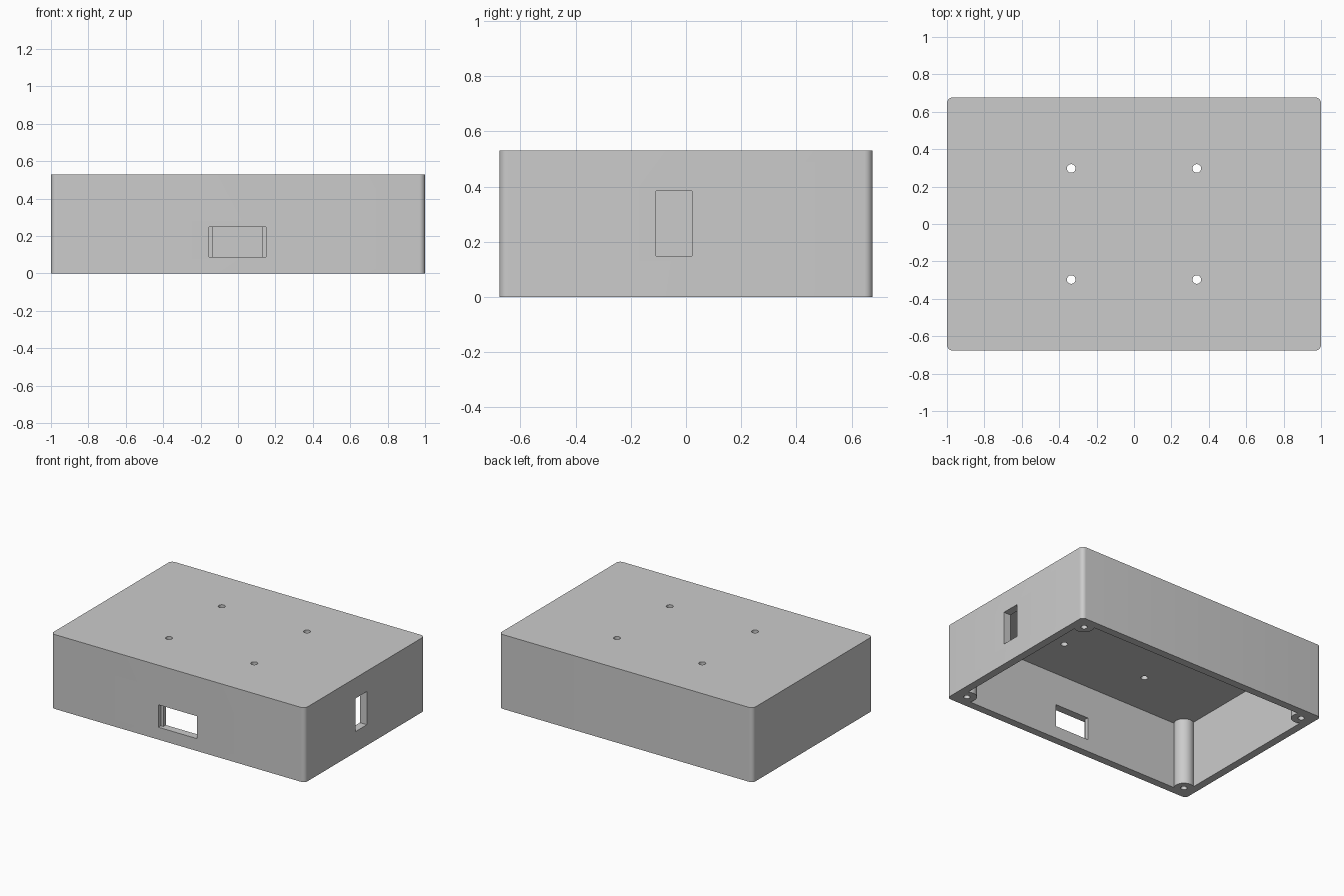
import bpy, bmesh, math

cube = bpy.data.objects.get("Cube")
if cube:
    bpy.data.objects.remove(cube, do_unlink=True)

HALF_X, HALF_Y, HEIGHT = 1.0, 0.676, 0.53
WALL, CEILING = 0.055, 0.477
CORNER_R = 0.03
BOSS_IN, BOSS_R = 0.09, 0.065
SIDES = [(1, 1), (-1, 1), (-1, -1), (1, -1)]

grey = bpy.data.materials.new("light grey plastic")
grey.use_nodes = True
grey.diffuse_color = (0.6, 0.6, 0.6, 1)
grey.node_tree.nodes["Principled BSDF"].inputs["Base Color"].default_value = (0.6, 0.6, 0.6, 1)


def prism(name, outline, z0, z1):
    """Extrude a flat outline from z0 to z1."""
    bm = bmesh.new()
    face = bm.faces.new([bm.verts.new((x, y, z0)) for x, y in outline])
    top = bmesh.ops.extrude_face_region(bm, geom=[face])["geom"]
    verts = [v for v in top if isinstance(v, bmesh.types.BMVert)]
    bmesh.ops.translate(bm, verts=verts, vec=(0, 0, z1 - z0))
    bmesh.ops.recalc_face_normals(bm, faces=bm.faces)
    mesh = bpy.data.meshes.new(name)
    bm.to_mesh(mesh)
    bm.free()
    mesh.materials.append(grey)
    obj = bpy.data.objects.new(name, mesh)
    bpy.context.collection.objects.link(obj)
    return obj


def arc(cx, cy, r, a0, a1, n):
    return [(cx + r * math.cos(a0 + (a1 - a0) * i / n),
             cy + r * math.sin(a0 + (a1 - a0) * i / n)) for i in range(n + 1)]


def all_corners(points):
    """Mirror the points of one corner into a closed outline."""
    outline = []
    for sx, sy in SIDES:
        part = [(x * sx, y * sy) for x, y in points]
        outline += part if sx * sy > 0 else part[::-1]
    return outline


def block(x0, x1, y0, y1, z0, z1):
    return prism("cutter", [(x0, y0), (x1, y0), (x1, y1), (x0, y1)], z0, z1)


def hole(x, y, r, z0, z1):
    return prism("cutter", arc(x, y, r, 0, math.tau, 24)[:-1], z0, z1)


# Outer shell with rounded upright edges
case = prism("enclosure_case", all_corners(
    arc(HALF_X - CORNER_R, HALF_Y - CORNER_R, CORNER_R, 0, math.pi / 2, 8)), 0, HEIGHT)

# Cavity outline bulges inwards around the four corner screw posts
bx, by = HALF_X - BOSS_IN, HALF_Y - BOSS_IN
spread = math.acos((BOSS_IN - WALL) / BOSS_R)
post = arc(bx, by, BOSS_R, -spread, spread - 1.5 * math.pi, 24)
cutters = [prism("cutter", all_corners(post), -0.1, CEILING)]

# Screw holes in the posts and mounting holes through the lid
for sx, sy in SIDES:
    cutters.append(hole(sx * bx, sy * by, 0.021, -0.1, 0.4))
    cutters.append(hole(sx * 0.336, sy * 0.297, 0.023, 0.4, 0.7))

# Front port with a wider outer recess, and the side port
cutters.append(block(-0.134, 0.131, -0.8, -0.55, 0.088, 0.248))
cutters.append(block(-0.154, 0.151, -0.8, -HALF_Y + 0.028, 0.088, 0.248))
cutters.append(block(0.88, 1.1, -0.108, 0.022, 0.148, 0.384))

# Cut everything out of the shell
bpy.context.view_layer.objects.active = case
for cutter in cutters:
    cutter.hide_render = True
    mod = case.modifiers.new("cut", "BOOLEAN")
    mod.operation, mod.solver, mod.object = "DIFFERENCE", "EXACT", cutter
    bpy.ops.object.modifier_apply(modifier=mod.name)
    bpy.data.objects.remove(cutter, do_unlink=True)

# Smooth curved surfaces, keep hard edges
bpy.ops.object.select_all(action="DESELECT")
case.select_set(True)
bpy.ops.object.shade_smooth_by_angle(angle=math.radians(30))
